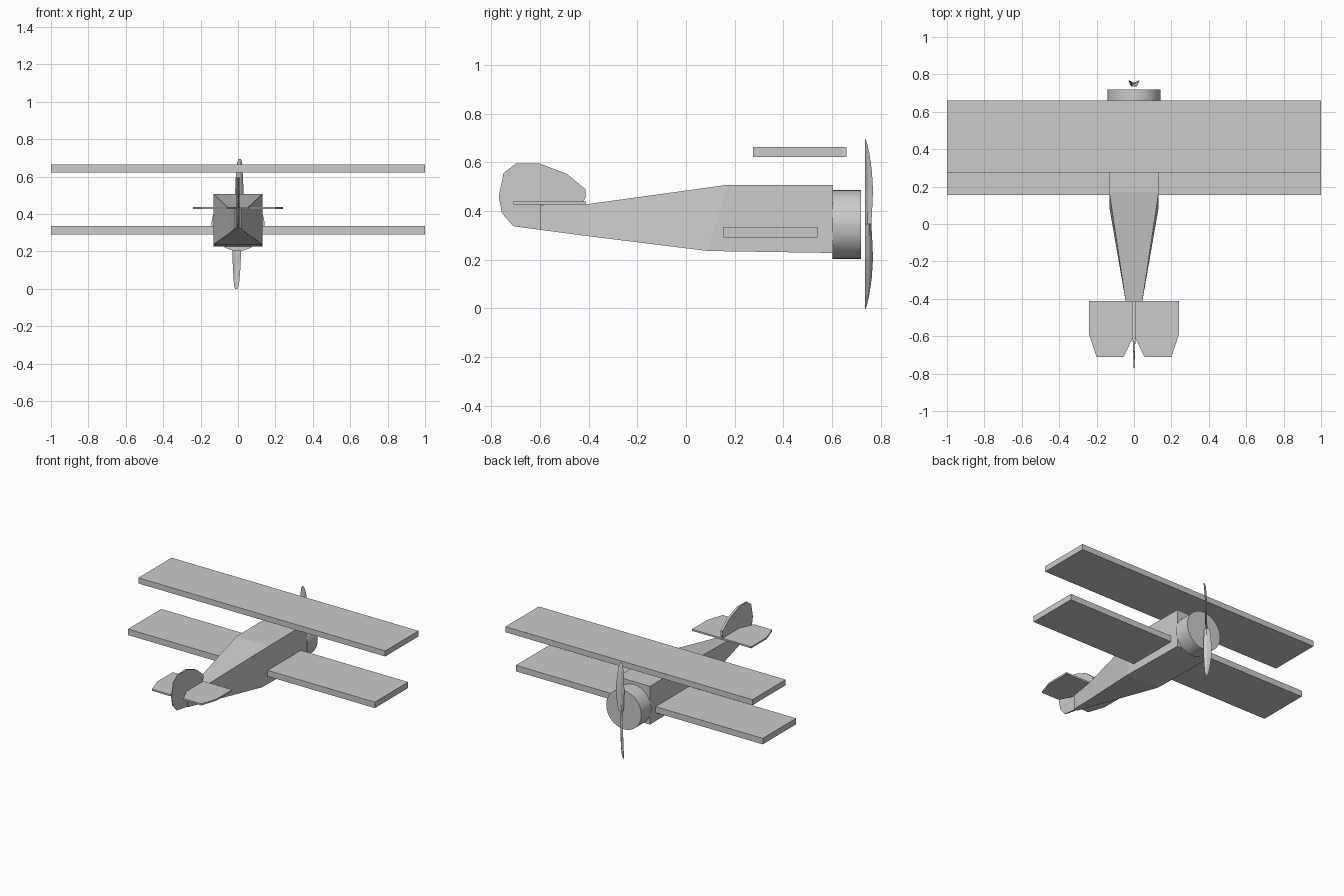
import bpy, bmesh, math
from mathutils import Matrix

if "Cube" in bpy.data.objects:
    bpy.data.objects.remove(bpy.data.objects["Cube"])


def finish(name, bm):
    bmesh.ops.recalc_face_normals(bm, faces=bm.faces)
    me = bpy.data.meshes.new(name)
    bm.to_mesh(me)
    bm.free()
    ob = bpy.data.objects.new(name, me)
    bpy.context.collection.objects.link(ob)
    return ob


def box(name, lo, hi):
    bm = bmesh.new()
    size = [b - a for a, b in zip(lo, hi)]
    mid = [(a + b) / 2 for a, b in zip(lo, hi)]
    bmesh.ops.create_cube(bm, size=1, matrix=Matrix.Translation(mid) @ Matrix.Diagonal((*size, 1)))
    return finish(name, bm)


def loft(name, rings):
    bm = bmesh.new()
    vs = [[bm.verts.new(p) for p in r] for r in rings]
    n = len(rings[0])
    for a, b in zip(vs, vs[1:]):
        for i in range(n):
            j = (i + 1) % n
            bm.faces.new((a[i], a[j], b[j], b[i]))
    bm.faces.new(vs[0])
    bm.faces.new(vs[-1])
    return finish(name, bm)


# wings, the upper one staggered forward
box("upper_wing", (-1, 0.275, 0.623), (1, 0.66, 0.664))
box("lower_wing", (-1, 0.155, 0.291), (1, 0.54, 0.335))

# fuselage sections: half width, top y, top z, bottom y, bottom z
sections = [(0.132, 0.604, 0.508, 0.604, 0.228),
            (0.132, 0.17, 0.508, 0.09, 0.236),
            (0.045, -0.41, 0.428, -0.41, 0.298),
            (0.016, -0.60, 0.426, -0.60, 0.323)]
loft("fuselage", [[(-w, ty, tz), (w, ty, tz), (w, by, bz), (-w, by, bz)]
                  for w, ty, tz, by, bz in sections])

# round engine cowl
bm = bmesh.new()
bmesh.ops.create_cone(bm, cap_ends=True, segments=32, radius1=0.142, radius2=0.142, depth=0.118,
                      matrix=Matrix.Translation((0, 0.661, 0.345)) @ Matrix.Rotation(math.pi / 2, 4, 'X'))
cowl = finish("engine_cowl", bm)
for p in cowl.data.polygons:
    p.use_smooth = len(p.vertices) == 4
cowl.data.set_sharp_from_angle(angle=math.radians(35))

# tailplane
half = [(0.24, -0.412), (0.24, -0.59), (0.20, -0.71), (0.055, -0.71)]
outline = half + [(0, -0.595)] + [(-x, y) for x, y in reversed(half)]
loft("tailplane", [[(x, y, z) for x, y in outline] for z in (0.427, 0.439)])

# fin and rudder, (y, z) outlines; the rudder thins toward its trailing edge
fin = [(-0.425, 0.435), (-0.413, 0.455), (-0.413, 0.49), (-0.49, 0.553), (-0.60, 0.595), (-0.60, 0.42)]
loft("fin", [[(x, y, z) for y, z in fin] for x in (-0.008, 0.008)])
rudder = [(-0.60, 0.323), (-0.60, 0.595), (-0.70, 0.595), (-0.75, 0.557),
          (-0.77, 0.46), (-0.757, 0.392), (-0.71, 0.338)]
loft("rudder", [[(s * (0.008 if y > -0.65 else 0.003), y, z) for y, z in rudder] for s in (-1, 1)])

# propeller blades: radius, trailing x, leading x, leading y
stations = [(0.0, -0.010, 0.014, 0.762), (0.05, -0.013, 0.022, 0.765), (0.14, -0.016, 0.029, 0.769),
            (0.22, -0.014, 0.028, 0.764), (0.29, -0.009, 0.024, 0.754),
            (0.33, -0.004, 0.021, 0.745), (0.3475, 0.004, 0.016, 0.739)]
for name, s in (("upper_blade", 1), ("lower_blade", -1)):
    rings = []
    for r, tx, lx, ly in stations:
        mx, my = (tx + lx) / 2, (0.736 + ly) / 2
        t = 0.006 if r < 0.3 else 0.003
        ring = [(tx, 0.736), (mx + t, my - t * 0.5), (lx, ly), (mx - t, my + t * 0.5)]
        rings.append([(s * x, y, 0.3475 + s * r) for x, y in ring])
    loft(name, rings)
